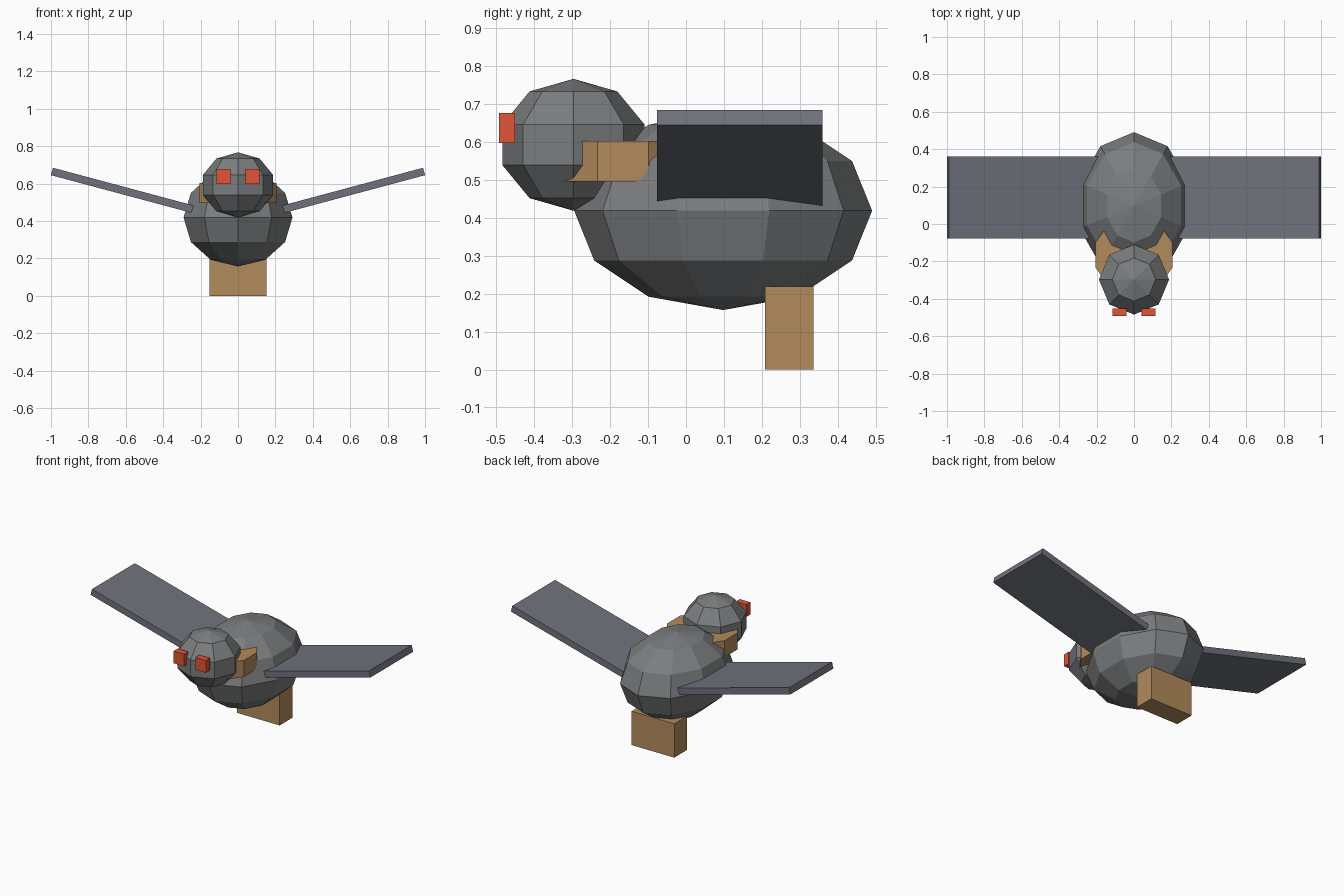
import bpy, bmesh, math
from mathutils import Matrix, Vector

if "Cube" in bpy.data.objects:
    bpy.data.objects.remove(bpy.data.objects["Cube"])


def material(name, rgb):
    m = bpy.data.materials.new(name)
    m.diffuse_color = (*rgb, 1)
    m.use_nodes = True
    m.node_tree.nodes["Principled BSDF"].inputs["Base Color"].default_value = m.diffuse_color
    return m


TAN = material("tan", (0.45, 0.26, 0.11))
RED = material("red", (0.75, 0.09, 0.04))
SLATE = material("slate", (0.16, 0.17, 0.20))
GREY = material("grey", (0.20, 0.205, 0.21))


def finish(name, bm, mat):
    mesh = bpy.data.meshes.new(name)
    bm.to_mesh(mesh)
    bm.free()
    mesh.materials.append(mat)
    ob = bpy.data.objects.new(name, mesh)
    bpy.context.collection.objects.link(ob)
    return ob


def ball(name, center, radii, segments, rings, mat):
    bm = bmesh.new()
    bmesh.ops.create_uvsphere(bm, u_segments=segments, v_segments=rings, radius=1,
                              matrix=Matrix.LocRotScale(Vector(center), None, Vector(radii)))
    return finish(name, bm, mat)


def box(name, lo, hi, mat, place=Matrix()):
    lo, hi = Vector(lo), Vector(hi)
    bm = bmesh.new()
    bmesh.ops.create_cube(bm, size=1, matrix=place @ Matrix.LocRotScale((lo + hi) / 2, None, hi - lo))
    return finish(name, bm, mat)


def mirror_x(ob):
    mod = ob.modifiers.new("mirror", 'MIRROR')
    mod.use_axis[0] = True


# body and head: faceted low-poly ellipsoids
ball("body", (0, 0.098, 0.419), (0.306, 0.393, 0.262), 10, 6, GREY)
ball("head", (0, -0.297, 0.593), (0.197, 0.197, 0.174), 8, 5, GREY)

# ten-sided neck collar between head and body
bm = bmesh.new()
bmesh.ops.create_cone(bm, cap_ends=True, segments=10, radius1=0.2166, radius2=0.2166,
                      depth=0.107, matrix=Matrix.Translation((0, -0.166, 0.55)))
finish("neck_collar", bm, TAN)

# pair of eyes
mirror_x(box("eyes", (0.04, -0.493, 0.598), (0.115, -0.451, 0.677), RED))

# wings: flat slabs tilted up 15 degrees, placed by the lower tip corner
tip = Matrix.Translation((1.0, 0, 0.645)) @ Matrix.Rotation(math.radians(-15), 4, 'Y')
mirror_x(box("wings", (-0.87, -0.077, 0), (0, 0.36, 0.041), SLATE, tip))

# foot block under the rear of the body
box("foot_block", (-0.152, 0.208, 0), (0.152, 0.337, 0.219), TAN)
